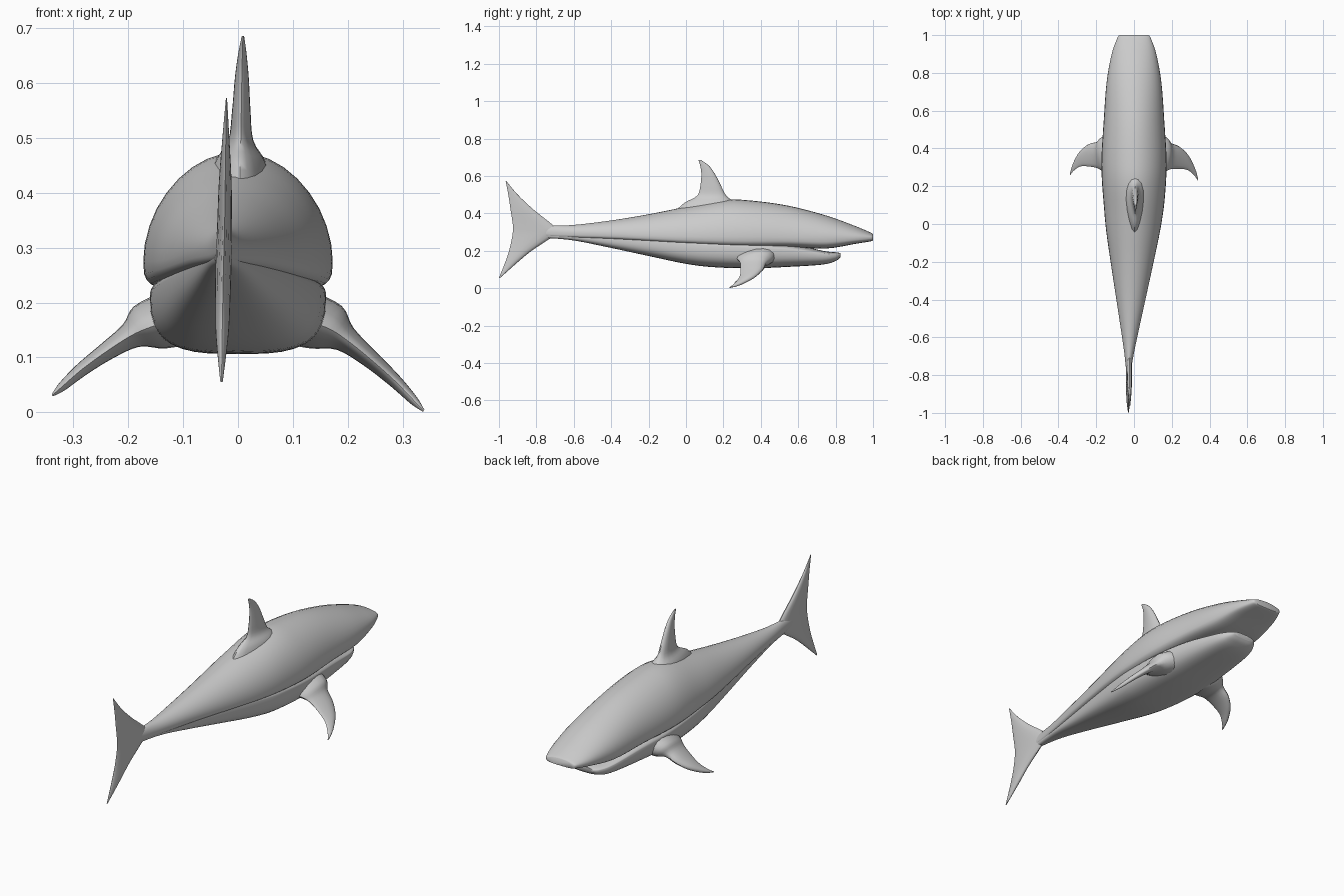
import bpy, bmesh, math
from mathutils import Vector


def smooth_rows(rows, n=5):
    """Catmull-Rom interpolation of table rows."""
    out = []
    for i in range(len(rows) - 1):
        a, b, c, d = (rows[max(0, min(len(rows) - 1, i + k))] for k in (-1, 0, 1, 2))
        for s in range(n):
            t = s / n
            out.append([0.5 * (2*q + (r-p)*t + (2*p-5*q+4*r-s2)*t*t + (3*q-p-3*r+s2)*t**3)
                        for p, q, r, s2 in zip(a, b, c, d)])
    return out + [list(rows[-1])]


def loft(name, rings, angle=50):
    bm = bmesh.new()
    vs = [[bm.verts.new(p) for p in ring] for ring in rings]
    n = len(vs[0])
    for a, b in zip(vs, vs[1:]):
        for i in range(n):
            j = (i + 1) % n
            bm.faces.new((a[i], a[j], b[j], b[i]))
    bm.faces.new(vs[0])
    bm.faces.new(vs[-1])
    bmesh.ops.recalc_face_normals(bm, faces=bm.faces)
    me = bpy.data.meshes.new(name)
    bm.to_mesh(me)
    bm.free()
    ob = bpy.data.objects.new(name, me)
    bpy.context.collection.objects.link(ob)
    bpy.ops.object.select_all(action='DESELECT')
    bpy.context.view_layer.objects.active = ob
    ob.select_set(True)
    bpy.ops.object.shade_smooth_by_angle(angle=math.radians(angle))
    return ob


def spow(v, e):
    return math.copysign(abs(v) ** e, v)


def body(name, rows, low_exp, n=36):
    """Rows: y, half width, top z, widest z, bottom z."""
    rings = []
    for y, w, zt, zm, zb in smooth_rows(rows):
        cx = -0.028 * min(1, max(0, (0.1 - y) / 0.85))
        ring = []
        for k in range(n):
            t = 2 * math.pi * k / n
            c, s = math.cos(t), math.sin(t)
            if s >= 0:
                x, z = spow(c, 1.05), zm + (zt - zm) * s ** 1.05
            else:
                x, z = spow(c, low_exp), zm - (zm - zb) * (-s) ** low_exp
            ring.append((cx + w * x, y, z))
        rings.append(ring)
    return loft(name, rings)


def fin(name, rows, thick_dir, n=16):
    """Rows: leading x,y,z, trailing x,y,z, half thickness."""
    rings = []
    td = Vector(thick_dir).normalized()
    for r in smooth_rows(rows, 4):
        lead, trail, h = Vector(r[:3]), Vector(r[3:6]), r[6]
        mid, half = (lead + trail) / 2, (lead - trail) / 2
        ring = []
        for k in range(n):
            t = 2 * math.pi * k / n
            c, s = math.cos(t), math.sin(t)
            ring.append(mid + half * c + td * (h * s * (1 + 0.35 * c)))
        rings.append(ring)
    return loft(name, rings)


# upper body shell with overhanging edge
body("upper_body", [
    (1.0, 0.075, 0.288, 0.272, 0.255),
    (0.985, 0.088, 0.298, 0.272, 0.25),
    (0.9, 0.118, 0.334, 0.27, 0.236),
    (0.75, 0.145, 0.388, 0.27, 0.212),
    (0.55, 0.16, 0.44, 0.272, 0.218),
    (0.35, 0.172, 0.468, 0.275, 0.215),
    (0.2, 0.168, 0.472, 0.275, 0.218),
    (0.0, 0.148, 0.435, 0.275, 0.23),
    (-0.2, 0.114, 0.395, 0.28, 0.245),
    (-0.4, 0.077, 0.362, 0.29, 0.258),
    (-0.6, 0.04, 0.338, 0.295, 0.268),
    (-0.72, 0.02, 0.334, 0.298, 0.275),
    (-0.82, 0.009, 0.325, 0.3, 0.285)], 0.55)

# belly and lower jaw tucked under the shell
body("belly", [
    (0.825, 0.06, 0.188, 0.178, 0.165),
    (0.8, 0.085, 0.192, 0.178, 0.145),
    (0.73, 0.112, 0.2, 0.185, 0.126),
    (0.55, 0.142, 0.24, 0.205, 0.114),
    (0.35, 0.16, 0.26, 0.215, 0.106),
    (0.15, 0.154, 0.27, 0.225, 0.112),
    (0.0, 0.136, 0.28, 0.235, 0.13),
    (-0.2, 0.102, 0.29, 0.25, 0.172),
    (-0.4, 0.066, 0.3, 0.265, 0.215),
    (-0.6, 0.034, 0.3, 0.28, 0.255),
    (-0.74, 0.015, 0.3, 0.29, 0.268)], 0.65)


def upright(rows, x0, x1):
    """Rows z, lead y, trail y, thickness; x runs from x0 to x1 along the fin."""
    out = []
    for i, (z, yl, yt, h) in enumerate(rows):
        x = x0 + (x1 - x0) * i / (len(rows) - 1)
        out.append((x, yl, z, x, yt, z, h))
    return out


# dorsal fin
fin("dorsal_fin", upright([
    (0.40, 0.31, -0.07, 0.06), (0.455, 0.265, -0.01, 0.045), (0.495, 0.215, 0.06, 0.022),
    (0.55, 0.186, 0.077, 0.016), (0.61, 0.155, 0.082, 0.012),
    (0.655, 0.122, 0.076, 0.007), (0.685, 0.08, 0.066, 0.002)], 0.003, 0.009), (1, 0, 0))

# tail fin
fin("tail_fin", upright([
    (0.055, -0.994, -1.0, 0.002), (0.14, -0.898, -0.966, 0.011), (0.2, -0.825, -0.946, 0.013),
    (0.26, -0.735, -0.932, 0.014), (0.3, -0.68, -0.926, 0.014), (0.34, -0.715, -0.926, 0.013),
    (0.42, -0.815, -0.938, 0.011), (0.5, -0.9, -0.95, 0.006),
    (0.572, -0.96, -0.964, 0.001)], -0.03, -0.021), (1, 0, 0))

# pectoral fins, the left one slightly raised
for side, name, lift in ((1, "right_pectoral_fin", 0), (-1, "left_pectoral_fin", 0.028)):
    rows = []
    for x, z, yl, yt, h in [
            (0.10, 0.175, 0.49, 0.25, 0.055), (0.16, 0.155, 0.465, 0.275, 0.046),
            (0.195, 0.134, 0.43, 0.29, 0.024), (0.24, 0.098, 0.41, 0.292, 0.016),
            (0.285, 0.058, 0.366, 0.285, 0.012), (0.32, 0.022, 0.298, 0.256, 0.008),
            (0.338, 0.003, 0.24, 0.23, 0.002)]:
        f = max(0, (x - 0.16) / 0.178)
        z, dy = z + lift * f, lift * f
        rows.append((side * x, yl + dy, z, side * x, yt + dy, z, h))
    fin(name, rows, (side * 0.6, 0, 0.8))
